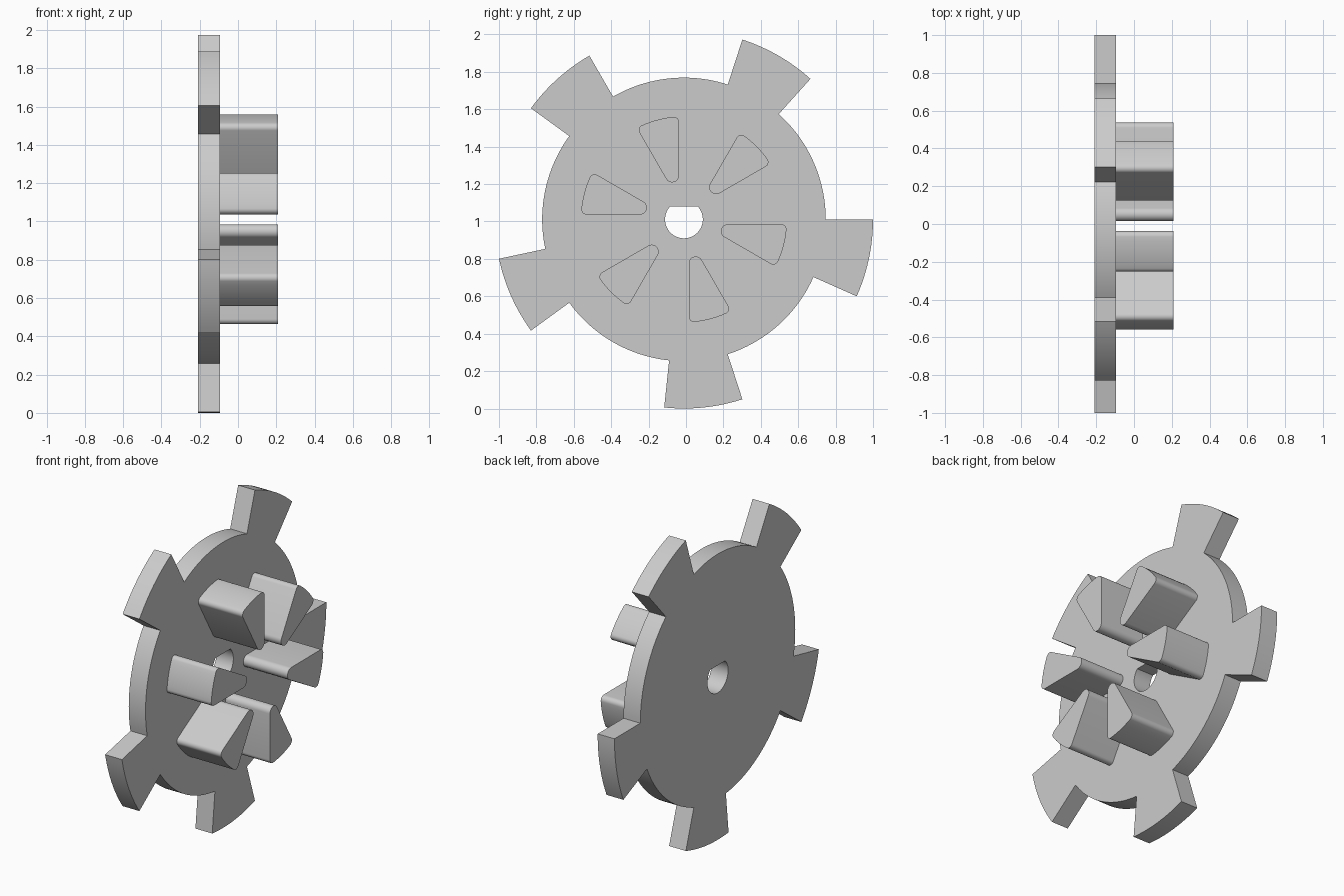
import bpy, bmesh
from math import sin, cos, asin, acos, radians, pi, sqrt

if "Cube" in bpy.data.objects:
    bpy.data.objects.remove(bpy.data.objects["Cube"], do_unlink=True)

OUTER, RIM = 1.011, 0.758           # tab tip and disc radii
CENTRE = (0, -0.011, 1.011)         # wheel axis, running along x
BACK, FACE, TIP = -0.21, -0.095, 0.208

grey = bpy.data.materials.new("plain grey")
grey.use_nodes = True
colour = (0.6, 0.6, 0.6, 1)
grey.diffuse_color = colour
grey.node_tree.nodes["Principled BSDF"].inputs["Base Color"].default_value = colour


def arc(r, a, b, n, cy=0, cz=0):
    """Points on an arc from angle a to b (radians)."""
    return [(cy + r * cos(a + (b - a) * i / n), cz + r * sin(a + (b - a) * i / n))
            for i in range(n + 1)]


def extrude(name, loops, x0, x1):
    """Fill closed y-z loops (later ones are holes) and extrude them along x."""
    bm = bmesh.new()
    for loop in loops:
        vs = [bm.verts.new((x0, y, z)) for y, z in loop]
        for i, v in enumerate(vs):
            bm.edges.new((vs[i - 1], v))
    bmesh.ops.triangle_fill(bm, edges=bm.edges[:], use_beauty=True, normal=(1, 0, 0))
    new = bmesh.ops.extrude_face_region(bm, geom=bm.faces[:])["geom"]
    bmesh.ops.translate(bm, vec=(x1 - x0, 0, 0),
                        verts=[g for g in new if isinstance(g, bmesh.types.BMVert)])
    bmesh.ops.recalc_face_normals(bm, faces=bm.faces[:])
    mesh = bpy.data.meshes.new(name)
    bm.to_mesh(mesh)
    bm.free()
    mesh.materials.append(grey)
    ob = bpy.data.objects.new(name, mesh)
    ob.location = CENTRE
    bpy.context.collection.objects.link(ob)
    bpy.ops.object.select_all(action='DESELECT')
    ob.select_set(True)
    bpy.context.view_layer.objects.active = ob
    bpy.ops.object.shade_smooth_by_angle(angle=radians(30))
    return ob


# Disc with five tabs and a D-shaped bore
outline = []
for k in range(5):
    end = radians(72 * k)
    outline += arc(OUTER, end - radians(24), end, 12)
    outline += arc(RIM, end, end + radians(48), 24)
half = acos(0.069 / 0.101)
bore = arc(0.101, pi / 2 + half, 2.5 * pi - half, 48)
extrude("tabbed_disc", [outline, bore], BACK, FACE)

# Wedge peg profile: 30 degree sector, inset sides, rounded corners
INSET, PEG_R, R_IN, R_OUT = 0.026, 0.551, 0.037, 0.028
h = radians(15)
d_in = (INSET + R_IN) / sin(h)
d_out = PEG_R - R_OUT
swing = h - asin((INSET + R_OUT) / d_out)
cy, cz = d_out * cos(swing), d_out * sin(swing)
wedge = (arc(R_IN, h + pi / 2, 1.5 * pi - h, 14, d_in)
         + arc(R_OUT, -h - pi / 2, -swing, 8, cy, -cz)
         + arc(PEG_R, -swing, swing, 8)[1:-1]
         + arc(R_OUT, swing, h + pi / 2, 8, cy, cz))

# Six pegs around the axis
for k in range(6):
    peg = extrude(f"wedge_peg_{k + 1}", [wedge], FACE, TIP)
    peg.rotation_euler.x = radians(60 * k) - h
